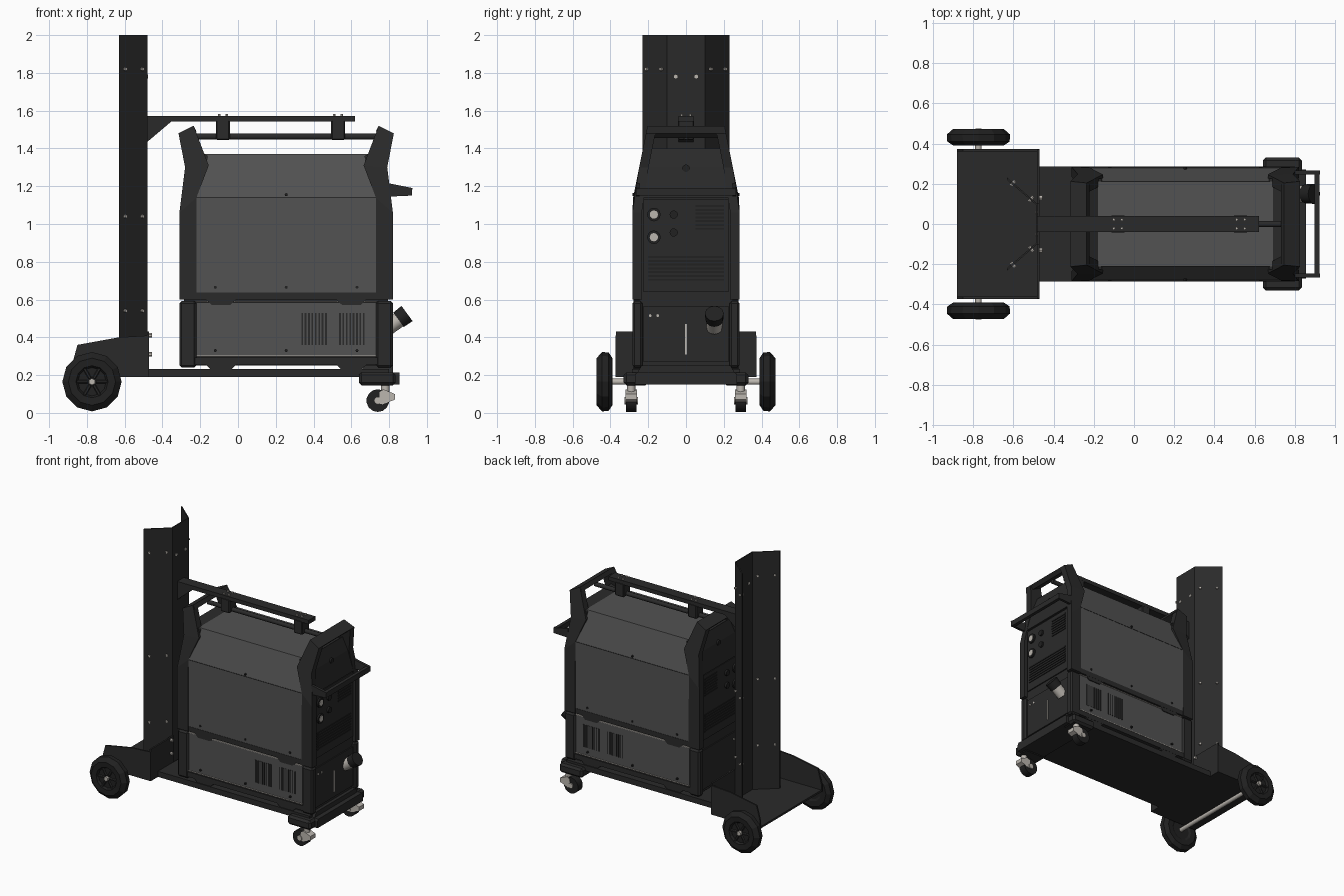
import bpy, bmesh, math
from mathutils import Vector, Matrix

if "Cube" in bpy.data.objects:
    bpy.data.objects.remove(bpy.data.objects["Cube"])


def material(name, r, g, b):
    m = bpy.data.materials.new(name)
    m.use_nodes = True
    m.diffuse_color = (r, g, b, 1)
    m.node_tree.nodes["Principled BSDF"].inputs["Base Color"].default_value = (r, g, b, 1)
    return m


FRAME = material("charcoal frame", .023, .023, .023)
PANEL = material("grey panel", .085, .085, .085)
BLACK = material("black rubber", .015, .015, .015)
METAL = material("light metal", .5, .47, .43)
MID = 0.255  # centre of the machine along x


def finish(name, bm, mat, smooth=False):
    bmesh.ops.recalc_face_normals(bm, faces=bm.faces)
    me = bpy.data.meshes.new(name)
    bm.to_mesh(me)
    bm.free()
    me.materials.append(mat)
    ob = bpy.data.objects.new(name, me)
    bpy.context.collection.objects.link(ob)
    if smooth:
        bpy.context.view_layer.objects.active = ob
        ob.select_set(True)
        bpy.ops.object.shade_smooth_by_angle(angle=math.radians(40))
        ob.select_set(False)
    return ob


def box(name, x, y, z, mat, bevel=0):
    bm = bmesh.new()
    bmesh.ops.create_cube(bm, size=1)
    for v in bm.verts:
        v.co = Vector((r[0] + (c + .5) * (r[1] - r[0]) for c, r in zip(v.co, (x, y, z))))
    if bevel:
        bmesh.ops.bevel(bm, geom=bm.edges[:], offset=bevel, segments=1, affect='EDGES')
    return finish(name, bm, mat)


def rod(name, a, b, r, mat, r2=None, sides=12):
    a, b = Vector(a), Vector(b)
    bm = bmesh.new()
    bmesh.ops.create_cone(bm, cap_ends=True, segments=sides, radius1=r,
                          radius2=r if r2 is None else r2, depth=(b - a).length)
    turn = (b - a).to_track_quat('Z', 'Y').to_matrix().to_4x4()
    bm.transform(Matrix.Translation((a + b) / 2) @ turn)
    return finish(name, bm, mat, True)


def prism(name, pts, axis, lo, hi, mat):
    """Extrude a closed outline along x, y or z."""
    bm = bmesh.new()
    place = {'x': lambda p, t: (t, p[0], p[1]), 'y': lambda p, t: (p[0], t, p[1]),
             'z': lambda p, t: (p[0], p[1], t)}[axis]
    f = bm.faces.new([bm.verts.new(place(p, lo)) for p in pts])
    new = bmesh.ops.extrude_face_region(bm, geom=[f])["geom"]
    step = Vector(place((0, 0), hi - lo))
    bmesh.ops.translate(bm, vec=step, verts=[v for v in new if isinstance(v, bmesh.types.BMVert)])
    return finish(name, bm, mat)


ENDS = ((1, "front"), (-1, "rear"))


# Machine body: lower cooler and upper power unit
box("cooler_side_panels", (-.23, .74), (-.272, .272), (.3, .585), PANEL)
box("cooler_core", (-.285, .795), (-.25, .25), (.25, .6), FRAME)
prism("power_unit_shell", [(-.278, .63), (.278, .63), (.278, 1.14), (.21, 1.37), (-.21, 1.37),
                           (-.278, 1.14)], 'x', -.23, .74, PANEL)
prism("power_unit_core", [(-.285, .6), (.795, .6), (.795, 1.15), (.7, 1.36), (-.19, 1.36),
                          (-.285, 1.15)], 'y', -.205, .205, FRAME)
box("power_unit_ends", (-.285, .795), (-.25, .25), (.6, 1.14), FRAME)
for z, n in ((.255, "cooler"), (.6, "power_unit")):
    box(n + "_base_trim", (-.24, .75), (-.28, .28), (z, z + .038), FRAME)
    for x in (-.09, .6):
        prism(n + "_foot", [(x - .08, z), (x + .08, z), (x + .05, z - .028), (x - .05, z - .028)],
              'y', -.279, .279, FRAME)
for z in (.298, .587):
    box("cooler_seam", (-.22, .73), (-.276, .276), (z, z + .005), METAL)
box("shell_seam", (-.22, .73), (-.28, .28), (1.138, 1.142), FRAME)

# Corner posts that rise into the two end handles
OUTER = [(.82, .6), (.82, 1.06), (.79, 1.3), (.825, 1.48)]
INNER = [(.73, .6), (.73, 1.14), (.665, 1.31), (.745, 1.52)]
for s in (1, -1):
    for e, end in ENDS:
        bm = bmesh.new()
        rings = []
        for o, i in zip(OUTER, INNER):
            ring = []
            for (x, z), t in ((o, 0), (i, 0), (i, .05), (o, .05)):
                y = .284 - max(0, z - 1.12) * .2 - t
                ring.append(bm.verts.new((MID + e * (x - MID), s * y, z)))
            rings.append(ring)
        for a, b in zip(rings, rings[1:]):
            for k in range(4):
                bm.faces.new((a[k], a[k - 1], b[k - 1], b[k]))
        bm.faces.new(rings[0])
        bm.faces.new(rings[-1])
        finish(end + "_corner_post", bm, FRAME)
        x0, x1 = sorted((MID + e * (.73 - MID), MID + e * (.82 - MID)))
        box(end + "_cooler_post", (x0, x1), sorted((s * .23, s * .284)), (.24, .592), FRAME, .012)
for e, end in ENDS:
    prism(end + "_handle_bar", [(MID + e * (x - MID), z) for x, z in
          ((.825, 1.48), (.745, 1.52), (.73, 1.49), (.8, 1.455))], 'y', -.2, .2, FRAME)
    prism(end + "_hood", [(MID + e * (x - MID), z) for x, z in
          ((.81, 1.14), (.78, 1.3), (.75, 1.4), (.67, 1.36), (.7, 1.14))], 'y', -.225, .225, FRAME)

# End panels, grilles and controls
for e, end in ENDS:
    x = MID + e * .54

    def span(d):
        return sorted((x, x + e * d))

    box(end + "_upper_panel", span(.008), (-.225, .225), (.64, 1.13), FRAME)
    box(end + "_lower_panel", span(.008), (-.225, .225), (.27, .565), FRAME)
    for k in range(7):
        box(end + "_wide_grille", span(.013), (-.2, .2), (.7 + k * .02, .71 + k * .02), BLACK)
        box(end + "_small_grille", span(.013), (.05, .2), (.97 + k * .02, .98 + k * .02), BLACK)
    for z in (.93, 1.05):
        rod(end + "_connector_ring", (x, -.17, z), (x + e * .02, -.17, z), .036, BLACK)
        rod(end + "_connector", (x, -.17, z), (x + e * .022, -.17, z), .022, METAL)
    for y, z in ((-.065, 1.05), (-.065, .955)):
        rod(end + "_dial", (x, y, z), (x + e * .022, y, z), .022, BLACK)
    rod(end + "_hood_knob", (x - e * .03, 0, 1.295), (x - e * .005, 0, 1.295), .02, BLACK)
    for y in (-.19, -.15):
        rod(end + "_lower_screw", (x, y, .515), (x + e * .012, y, .515), .008, METAL, sides=6)
box("coolant_gauge", (.8, .807), (-.005, .005), (.31, .47), METAL)
rod("filler_neck", (.79, .15, .45), (.865, .15, .503), .042, METAL)
rod("filler_cap", (.85, .15, .493), (.895, .15, .526), .047, BLACK, .05)

# Cable guard above the control panel
for s in (1, -1):
    prism("guard_arm", [(.8, 1.145), (.91, 1.15), (.925, 1.19), (.8, 1.215)], 'y',
          s * .245, s * .265, FRAME)
box("guard_bar", (.897, .922), (-.265, .265), (1.15, 1.19), FRAME)

# Side vents and panel screws on both sides
for s in (1, -1):
    for x0 in (.335, .535):
        for k in range(8):
            x = x0 + k * .018
            box("side_vent", (x, x + .009), sorted((s * .272, s * .275)), (.36, .53), FRAME)
    for x in (-.12, .255, .63):
        for z in (.33, .665):
            rod("panel_screw", (x, s * .268, z), (x, s * .284, z), .008, BLACK, sides=8)
    rod("seam_screw", (.255, s * .26, 1.155), (.255, s * .284, 1.155), .008, BLACK, sides=8)

# Cart base, front bumper and casters
box("cart_platform", (-.47, .8), (-.285, .285), (.19, .232), FRAME)
prism("front_bumper", [(-.27, .15), (.27, .15), (.27, .2), (.26, .215), (-.26, .215), (-.27, .2)],
      'x', .66, .855, FRAME)
prism("bumper_cover", [(-.26, .21), (.26, .21), (.235, .25), (-.235, .25)], 'x', .66, .82, FRAME)
for s in (1, -1):
    y = s * .29
    box("caster_mount", (.64, .835), sorted((s * .2, s * .33)), (.145, .215), FRAME, .015)
    rod("caster_swivel", (.78, y, .1), (.78, y, .147), .022, METAL)
    prism("caster_fork", [(.745, .05), (.765, .045), (.83, .07), (.83, .1), (.77, .125), (.75, .11)],
          'y', y - .03, y + .03, METAL)
    rod("caster_wheel", (.74, y - .028, .065), (.74, y + .028, .065), .06, BLACK, sides=14)
    rod("caster_hub", (.74, y - .036, .065), (.74, y + .036, .065), .02, METAL)

# Cylinder tray with side walls, axle and rear wheels
box("tray_floor", (-.88, -.47), (-.37, .37), (.19, .205), FRAME)
for s in (1, -1):
    prism("tray_side", [(-.47, .19), (-.47, .41), (-.63, .4), (-.85, .36), (-.88, .25), (-.88, .19)],
          'y', s * .36, s * .372, FRAME)
    box("tray_front_wall", (-.482, -.47), sorted((s * .1, s * .37)), (.19, .43), FRAME)
    for z in (.31, .41):
        rod("tray_bolt", (-.47, s * .13, z), (-.455, s * .13, z), .012, METAL, sides=6)

    # Wheel lathed from a half profile
    bm = bmesh.new()
    prof = [(0, .4), (.07, .4), (.085, .392), (.125, .39), (.155, .41), (.157, .445),
            (.125, .473), (.085, .47), (.075, .455), (0, .455)]
    vs = [bm.verts.new((r, s * y, 0)) for r, y in prof]
    es = [bm.edges.new(p) for p in zip(vs, vs[1:])]
    bmesh.ops.spin(bm, geom=vs + es, axis=(0, 1, 0), cent=(0, 0, 0), angle=math.tau, steps=12)
    bmesh.ops.remove_doubles(bm, verts=bm.verts, dist=.0005)
    bm.transform(Matrix.Translation((-.773, 0, .165)))
    finish("rear_wheel", bm, BLACK)
    for k in range(6):
        a = k * math.tau / 6
        c, d = math.cos(a), math.sin(a)
        rod("wheel_spoke", (-.773 + .02 * c, s * .456, .165 + .02 * d),
            (-.773 + .08 * c, s * .456, .165 + .08 * d), .009, FRAME, sides=6)
    rod("axle_nut", (-.773, s * .45, .165), (-.773, s * .475, .165), .018, METAL, sides=6)
rod("axle", (-.773, -.41, .165), (-.773, .41, .165), .016, METAL)

# Cylinder column: folded sheet open to the rear
T = .008
prism("column", [(-.63, -.23), (-.48, -.1), (-.48, .1), (-.63, .23), (-.63, .23 - 1.5 * T),
                 (-.48 - T, .097), (-.48 - T, -.097), (-.63, -.23 + 1.5 * T)], 'z', .19, 2, FRAME)
for s in (1, -1):
    for z in (.54, 1.04, 1.82):
        for x in (-.6, -.51):
            y = .1 + (-.48 - x) * .867
            rod("column_bolt", (x - .012, s * (y - .014), z), (x + .009, s * (y + .011), z),
                .009, METAL, sides=6)
    rod("strap_bolt", (-.49, s * .055, 1.78), (-.476, s * .055, 1.78), .011, METAL, sides=6)

# Retaining arm, clamps and top rail
box("arm", (-.48, .62), (-.04, .04), (1.542, 1.572), FRAME)
prism("arm_gusset", [(-.48, 1.435), (-.48, 1.545), (-.35, 1.545)], 'y', -.04, .04, FRAME)
rod("top_rail", (-.25, 0, 1.463), (.76, 0, 1.463), .016, FRAME)
for x in (-.08, .53):
    box("rail_clamp", (x - .037, x + .037), (-.042, .042), (1.445, 1.55), FRAME, .006)
    for dx in (-.02, .02):
        for y in (-.022, .022):
            rod("clamp_bolt", (x + dx, y, 1.57), (x + dx, y, 1.582), .007, METAL, sides=6)
